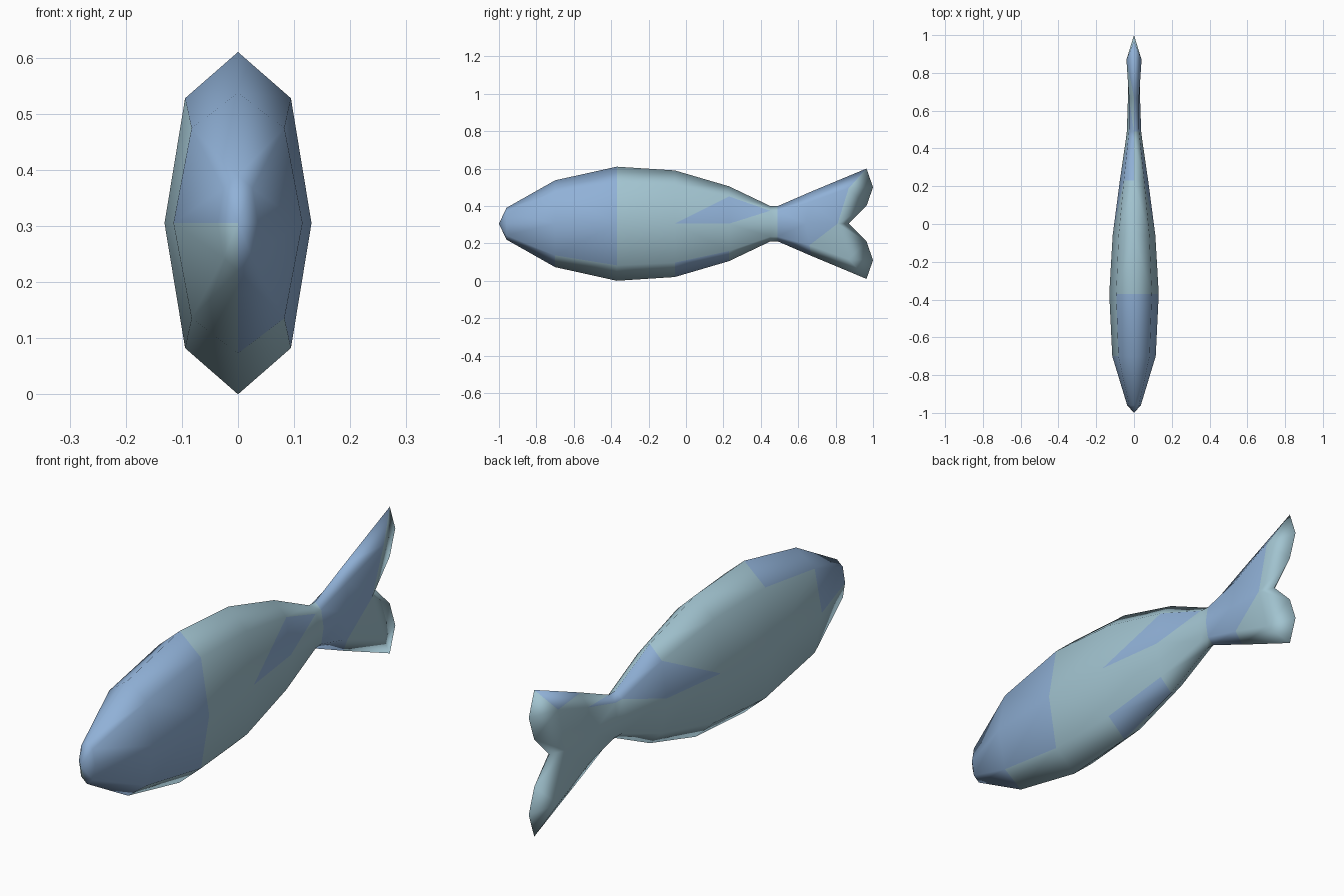
import bpy
import bmesh

cube = bpy.data.objects.get("Cube")
if cube:
    bpy.data.objects.remove(cube, do_unlink=True)

MID = 0.305  # height of the fish's centre line


def make_material(name, rgb):
    mat = bpy.data.materials.new(name)
    mat.use_nodes = True
    mat.diffuse_color = (*rgb, 1)
    bsdf = mat.node_tree.nodes["Principled BSDF"]
    bsdf.inputs["Base Color"].default_value = (*rgb, 1)
    return mat


pale_teal = make_material("pale teal", (0.36, 0.55, 0.63))
soft_blue = make_material("soft blue", (0.28, 0.44, 0.68))

# Body stations: y, half width, half height
stations = [
    (-0.96, 0.036, 0.085),
    (-0.70, 0.115, 0.232),
    (-0.37, 0.131, 0.305),
    (-0.06, 0.113, 0.285),
    (0.23, 0.075, 0.200),
    (0.45, 0.043, 0.095),
    (0.49, 0.038, 0.094),
]
# Eight-sided section, as fractions of half width and half height
section = [(0, 1), (0.72, 0.73), (1, 0), (0.72, -0.73),
           (0, -1), (-0.72, -0.73), (-1, 0), (-0.72, 0.73)]

bm = bmesh.new()
rings = [[bm.verts.new((u * w, y, MID + v * h)) for u, v in section]
         for y, w, h in stations]

# Tail rings: the fin spreads into two lobes
for edge, shoulder, middle in [
        ((0, 0.67, 0.172), (0.026, 0.66, 0.115), (0.033, 0.64, 0)),
        ((0, 0.965, 0.295), (0.040, 0.87, 0.19), (0.031, 0.81, 0))]:
    parts = [edge, shoulder, middle, shoulder, edge, shoulder, middle, shoulder]
    signs = [(1, 1), (1, 1), (1, 1), (1, -1), (1, -1), (-1, -1), (-1, 1), (-1, 1)]
    rings.append([bm.verts.new((x * sx, y, MID + z * sz))
                  for (x, y, z), (sx, sz) in zip(parts, signs)])

for a, b in zip(rings, rings[1:]):
    for i in range(8):
        j = (i + 1) % 8
        bm.faces.new((a[i], a[j], b[j], b[i]))

# Nose fan
nose = bm.verts.new((0, -1, MID))
for i in range(8):
    bm.faces.new((nose, rings[0][(i + 1) % 8], rings[0][i]))

# Forked rear edge of the tail
end = rings[-1]
notch = bm.verts.new((0, 0.87, MID))
for sign, tip, sides in [(1, end[0], (end[1], end[7])),
                         (-1, end[4], (end[3], end[5]))]:
    outer = bm.verts.new((0, 1, MID + sign * 0.195))
    inner = bm.verts.new((0, 0.965, MID + sign * 0.095))
    for side, middle in zip(sides, (end[2], end[6])):
        bm.faces.new((tip, side, outer))
        bm.faces.new((side, inner, outer))
        bm.faces.new((side, middle, notch, inner))

bmesh.ops.triangulate(bm, faces=bm.faces[:], quad_method="SHORT_EDGE")
bmesh.ops.recalc_face_normals(bm, faces=bm.faces[:])
bm.normal_update()


# Blue head, tail root and flank patches; the rest is teal
def is_blue(face):
    x, y, z = face.calc_center_median()
    n = face.normal
    flank_patch = 0.1 < y < 0.35 and MID < z < 0.38
    if x > 0:
        head = y < -0.37 and (n.z > -0.5 or y < -0.7)
        belly = -0.06 < y < 0.23 and n.z < -0.5
        tail = y > 0.49 and z > 0.2 + (y - 0.65) * 1.2 and n.y < 0.3
        return head or belly or tail or flank_patch
    head = y < -0.37 and z > MID and (y < -0.7 or n.z > 0.5)
    back = y > 0.23 and n.z > 0.5
    rear = y > 0.87 and n.y > 0.5
    return head or back or rear or flank_patch


for face in bm.faces:
    face.smooth = True
    face.material_index = int(is_blue(face))

mesh = bpy.data.meshes.new("fish_body")
bm.to_mesh(mesh)
bm.free()
mesh.materials.append(pale_teal)
mesh.materials.append(soft_blue)
fish = bpy.data.objects.new("fish_body", mesh)
bpy.context.collection.objects.link(fish)
